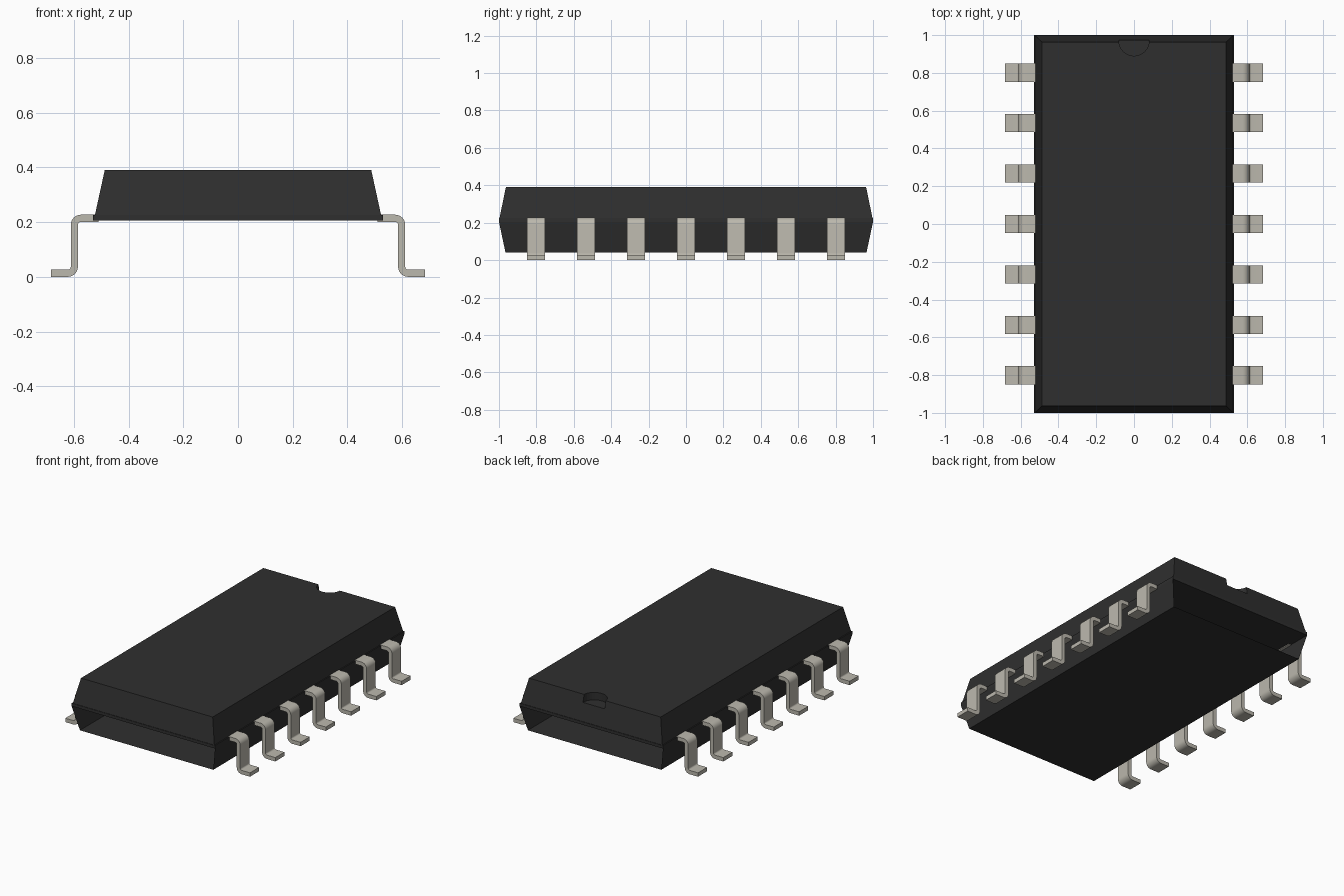
import bpy, bmesh, math
from mathutils import Vector

cube = bpy.data.objects.get("Cube")
if cube:
    bpy.data.objects.remove(cube, do_unlink=True)


def material(name, rgb):
    m = bpy.data.materials.new(name)
    m.use_nodes = True
    m.diffuse_color = (*rgb, 1)
    m.node_tree.nodes["Principled BSDF"].inputs["Base Color"].default_value = (*rgb, 1)
    return m


BLACK = material("black plastic", (0.028, 0.028, 0.028))
METAL = material("tinned metal", (0.50, 0.48, 0.42))


def finish(bm, name, mat):
    mesh = bpy.data.meshes.new(name)
    bm.to_mesh(mesh)
    bm.free()
    obj = bpy.data.objects.new(name, mesh)
    bpy.context.collection.objects.link(obj)
    mesh.materials.append(mat)
    return obj


def loft(name, levels, mat, cap_bottom=True, cap_top=True, ends=True):
    """Stack rectangles (half x, half y, z), lowest first, into a shell."""
    bm = bmesh.new()
    rings = [[bm.verts.new((sx * x, sy * y, z))
              for sx, sy in ((-1, -1), (1, -1), (1, 1), (-1, 1))]
             for x, y, z in levels]
    for low, high in zip(rings, rings[1:]):
        for i in range(4):
            if ends or i % 2:
                j = (i + 1) % 4
                bm.faces.new((low[i], low[j], high[j], high[i]))
    if cap_bottom:
        bm.faces.new(rings[0][::-1])
    if cap_top:
        bm.faces.new(rings[-1])
    return finish(bm, name, mat)


# Upper body: thin seam band, then a tapered cover
SEAM, COVER, TOP = 0.205, 0.225, 0.39
upper = loft("upper_body", [(0.53, 1.0, SEAM), (0.53, 1.0, COVER),
                            (0.523, 0.997, COVER), (0.487, 0.963, TOP)], BLACK)

# Half-round orientation notch in the back edge of the cover
bpy.ops.mesh.primitive_cylinder_add(vertices=32, radius=0.08, depth=0.1,
                                    location=(0, 0.97, TOP))
cutter = bpy.context.object
cutter.name = "notch_cutter"
cutter.hide_render = True
cutter.hide_set(True)
notch = upper.modifiers.new("notch", "BOOLEAN")
notch.operation = "DIFFERENCE"
notch.solver = "EXACT"
notch.object = cutter

# Lower body: tapered sides and floor, open at both ends
loft("lower_body", [(0.493, 0.965, 0.04), (0.53, 1.0, SEAM)], BLACK,
     cap_top=False, ends=False)

# Lead centre line in x and z: shoulder, rounded bend, drop, rounded bend, foot
THICK, WIDTH, BEND = 0.026, 0.096, 0.024
SHANK, HIGH, LOW = 0.598, 0.214, 0.013
STEPS = 6


def lead_path():
    """Points on the centre line, each with its sideways normal."""
    pts = [(Vector((0.51, HIGH)), Vector((0, 1)))]
    for i in range(STEPS + 1):
        a = math.pi / 2 * (1 - i / STEPS)
        n = Vector((math.cos(a), math.sin(a)))
        pts.append((Vector((SHANK - BEND, HIGH - BEND)) + n * BEND, n))
    for i in range(STEPS + 1):
        a = math.pi + math.pi / 2 * i / STEPS
        n = Vector((math.cos(a), math.sin(a)))
        pts.append((Vector((SHANK + BEND, LOW + BEND)) + n * BEND, -n))
    pts.append((Vector((0.683, LOW)), Vector((0, 1))))
    return pts


def lead(name, side, y):
    bm = bmesh.new()
    rings = []
    for p, n in lead_path():
        ring = []
        for off, dy in ((1, -1), (1, 1), (-1, 1), (-1, -1)):
            q = p + n * off * THICK / 2
            ring.append(bm.verts.new((side * q.x, y + dy * WIDTH / 2, q.y)))
        rings.append(ring)
    for a, b in zip(rings, rings[1:]):
        for i in range(4):
            j = (i + 1) % 4
            bm.faces.new((a[i], a[j], b[j], b[i]))
    bm.faces.new(rings[0])
    bm.faces.new(rings[-1])
    bmesh.ops.recalc_face_normals(bm, faces=bm.faces)
    obj = finish(bm, name, METAL)
    bpy.ops.object.select_all(action="DESELECT")
    obj.select_set(True)
    bpy.context.view_layer.objects.active = obj
    bpy.ops.object.shade_smooth_by_angle(angle=math.radians(30))


# Seven leads along each long side
for side, label in ((1, "left"), (-1, "right")):
    for k in range(7):
        lead(f"{label}_lead_{k + 1}", side, (k - 3) * 0.267)
